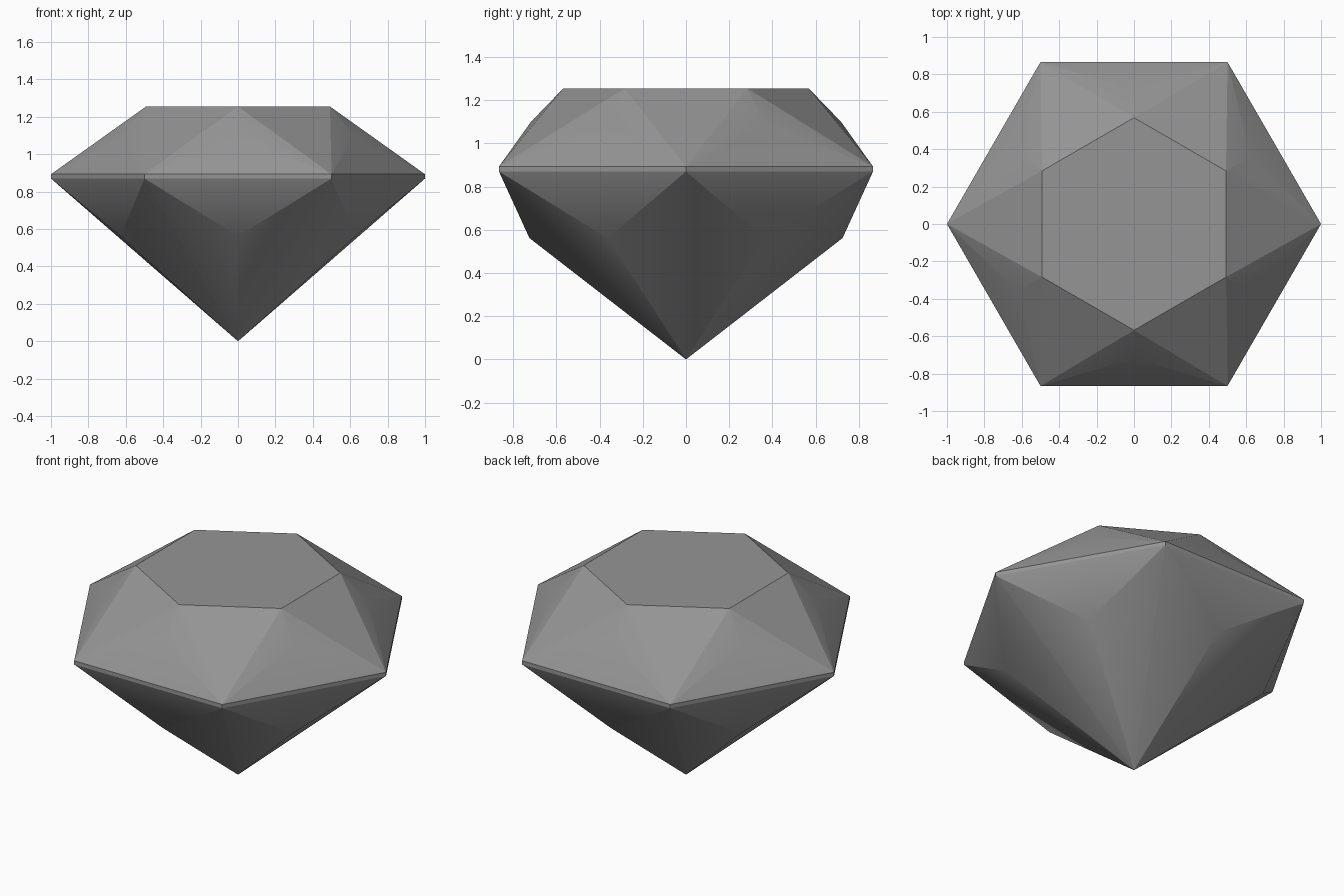
import bpy, bmesh
from math import sin, cos, pi
from mathutils import Vector

if "Cube" in bpy.data.objects:
    bpy.data.objects.remove(bpy.data.objects["Cube"])

SIDES = 6


def ring(bm, radius, z, half_step):
    """Six points; half_step turns the ring by 30 degrees."""
    return [bm.verts.new((radius * cos((i + half_step) * 2 * pi / SIDES),
                          radius * sin((i + half_step) * 2 * pi / SIDES), z))
            for i in range(SIDES)]


bm = bmesh.new()

# Rings from bottom to top
culet = bm.verts.new((0, 0, 0))
pavilion = ring(bm, 0.725, 0.562, 0.5)
girdle_low = ring(bm, 1.0, 0.87, 0)
girdle_high = ring(bm, 1.0, 0.893, 0)
crown = ring(bm, 0.718, 1.10, 0.5)
table = ring(bm, 0.568, 1.255, 0.5)

# Facets, repeated around the stone
for i in range(SIDES):
    j = (i + 1) % SIDES
    for facet in (
        (culet, girdle_low[i], pavilion[i]),               # pavilion mains
        (culet, pavilion[i], girdle_low[j]),
        (pavilion[i], girdle_low[i], girdle_low[j]),       # lower girdle facets
        (girdle_low[i], girdle_low[j], girdle_high[j], girdle_high[i]),  # girdle band
        (girdle_high[i], girdle_high[j], crown[i]),        # upper girdle facets
        (girdle_high[i], crown[i], table[i]),              # bezel halves
        (crown[i], girdle_high[j], table[i]),
        (table[i], girdle_high[j], table[j]),              # star facets
    ):
        bm.faces.new(facet)
bm.faces.new(table)
bmesh.ops.recalc_face_normals(bm, faces=bm.faces)

mesh = bpy.data.meshes.new("gemstone")
bm.to_mesh(mesh)
bm.free()
gem = bpy.data.objects.new("gemstone", mesh)
bpy.context.collection.objects.link(gem)

# Flat facets, softened only where they meet at the crown and pavilion points
soft = {v.index for v in mesh.vertices
        if 0.5 < v.co.z < 0.6 or 1.05 < v.co.z < 1.15}
blend = {i: Vector() for i in soft}
for p in mesh.polygons:
    p.use_smooth = True
    for v in p.vertices:
        if v in soft:
            blend[v] += p.normal
normals = [Vector()] * len(mesh.loops)
for p in mesh.polygons:
    for l in p.loop_indices:
        v = mesh.loops[l].vertex_index
        normals[l] = blend[v].normalized() if v in soft else p.normal.copy()
mesh.normals_split_custom_set(normals)

# Colour
grey = bpy.data.materials.new("gem grey")
grey.diffuse_color = (0.3, 0.3, 0.3, 1)
grey.use_nodes = True
grey.node_tree.nodes["Principled BSDF"].inputs["Base Color"].default_value = grey.diffuse_color
mesh.materials.append(grey)
